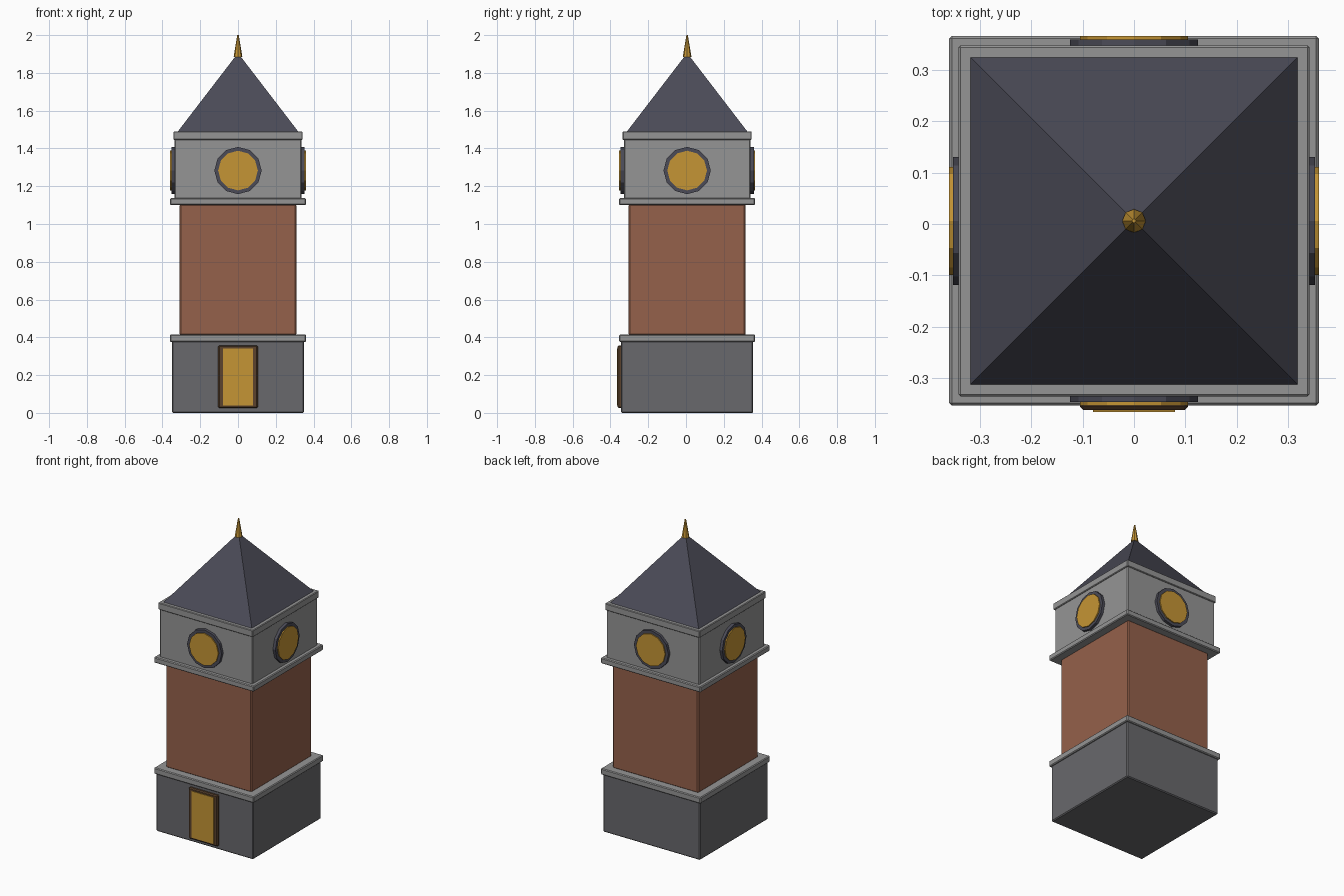
import bpy
import math
from mathutils import Matrix, Vector

if "Cube" in bpy.data.objects:
    bpy.data.objects.remove(bpy.data.objects["Cube"])

CY = 0.006  # the tower sits slightly behind the centre, balancing the door


def material(name, *rgb):
    m = bpy.data.materials.new(name)
    m.use_nodes = True
    m.diffuse_color = (*rgb, 1)
    m.node_tree.nodes["Principled BSDF"].inputs["Base Color"].default_value = (*rgb, 1)
    return m


brick = material("brick red", 0.30, 0.12, 0.07)
dark_stone = material("dark stone", 0.14, 0.14, 0.15)
light_stone = material("light stone", 0.30, 0.30, 0.30)
slate = material("slate", 0.07, 0.07, 0.095)
gold = material("gold", 0.56, 0.30, 0.035)
wood = material("dark wood", 0.105, 0.055, 0.027)


def finish(name, mat, bevel=0):
    ob = bpy.context.object
    ob.name = name
    ob.data.materials.append(mat)
    if bevel:
        mod = ob.modifiers.new("Bevel", "BEVEL")
        mod.width = bevel
        mod.segments = 1
    return ob


def box(name, mat, half_x, y0, y1, z0, z1, bevel=0):
    bpy.ops.mesh.primitive_cube_add(size=1, location=(0, (y0 + y1) / 2, (z0 + z1) / 2))
    bpy.context.object.scale = (2 * half_x, y1 - y0, z1 - z0)
    bpy.ops.object.transform_apply(location=False, rotation=False, scale=True)
    return finish(name, mat, bevel)


def storey(name, mat, half, z0, z1, bevel):
    return box(name, mat, half, CY - half, CY + half, z0, z1, bevel)


def cone(name, mat, sides, r0, r1, z0, z1, turn=0):
    bpy.ops.mesh.primitive_cone_add(vertices=sides, radius1=r0, radius2=r1, depth=z1 - z0,
                                    location=(0, CY, (z0 + z1) / 2), rotation=(0, 0, turn))
    return finish(name, mat)


# Stacked square storeys and their trims
storey("base", dark_stone, 0.35, 0, 0.38, 0.006)
storey("base_trim", light_stone, 0.36, 0.375, 0.415, 0.005)
storey("brick_shaft", brick, 0.31, 0.41, 1.105, 0.008)
storey("belfry_trim", light_stone, 0.36, 1.10, 1.137, 0.005)
storey("belfry", light_stone, 0.335, 1.13, 1.46, 0.005)
storey("cornice", light_stone, 0.342, 1.445, 1.49, 0.004)

# Pyramid roof and finial
cone("roof", slate, 4, 0.32 * math.sqrt(2), 0, 1.488, 1.905, math.pi / 4)
cone("finial", gold, 8, 0.023, 0.004, 1.885, 2.0)

# A clock on each side
for i, side in enumerate(("front", "left", "back", "right")):
    turn = Matrix.Rotation(i * math.pi / 2, 4, "Z")
    for part, mat, radius, reach in (("rim", slate, 0.125, 0.353), ("dial", gold, 0.105, 0.36)):
        depth = reach - 0.32
        bpy.ops.mesh.primitive_cylinder_add(vertices=12, radius=radius, depth=depth)
        ob = finish(f"clock_{part}_{side}", mat)
        spot = turn @ Vector((0, -reach + depth / 2, 1.283)) + Vector((0, CY, 0))
        ob.matrix_world = Matrix.Translation(spot) @ turn @ Matrix.Rotation(math.pi / 2, 4, "X")

# Front door
box("door_frame", wood, 0.105, -0.362, -0.32, 0.025, 0.357, 0.006)
box("door_panel", gold, 0.08, -0.366, -0.33, 0.038, 0.342)
